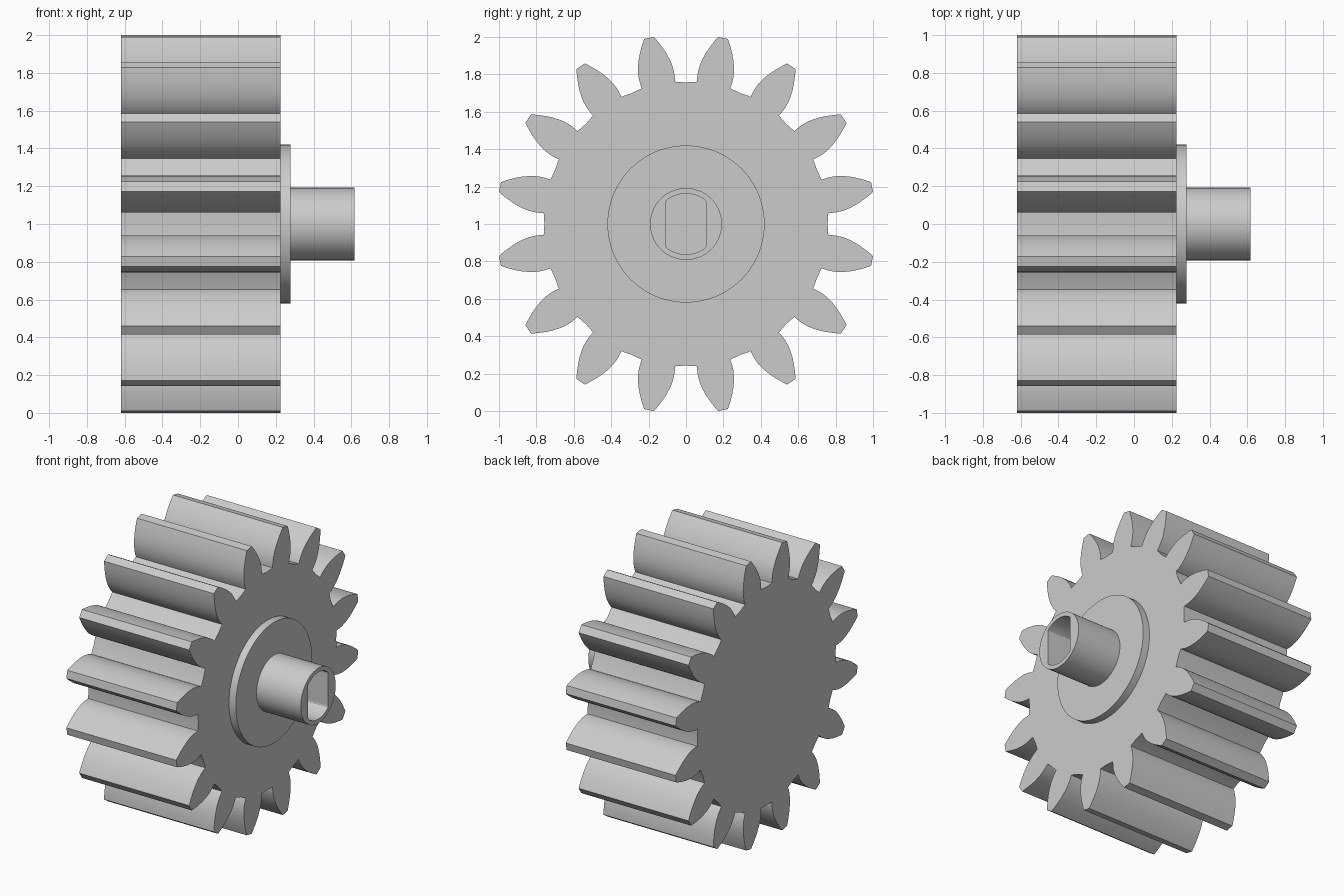
import bpy
import bmesh
from math import sin, cos, pi, radians

cube = bpy.data.objects.get("Cube")
if cube:
    bpy.data.objects.remove(cube, do_unlink=True)

TEETH = 16
STEP = 2 * pi / TEETH
AXIS_Z = 1.0

grey = bpy.data.materials.new("light grey")
grey.use_nodes = True
colour = (0.6, 0.6, 0.6, 1)
grey.diffuse_color = colour
grey.node_tree.nodes["Principled BSDF"].inputs["Base Color"].default_value = colour


def finish(name, bm):
    """Turn a bmesh into a smooth-by-angle object lying on the gear axis."""
    bmesh.ops.recalc_face_normals(bm, faces=bm.faces)
    mesh = bpy.data.meshes.new(name)
    bm.to_mesh(mesh)
    bm.free()
    mesh.materials.append(grey)
    mesh.shade_smooth()
    mesh.set_sharp_from_angle(angle=radians(30))
    obj = bpy.data.objects.new(name, mesh)
    obj.location.z = AXIS_Z
    bpy.context.collection.objects.link(obj)
    return obj


def ring(bm, profile, x):
    return [bm.verts.new((x, y, z)) for y, z in profile]


def bridge(bm, a, b):
    n = len(a)
    for i in range(n):
        j = (i + 1) % n
        bm.faces.new((a[i], a[j], b[j], b[i]))


def prism(name, profile, x0, x1):
    """Closed (y, z) profile extruded along x."""
    bm = bmesh.new()
    a, b = ring(bm, profile, x0), ring(bm, profile, x1)
    bridge(bm, a, b)
    bm.faces.new(a)
    bm.faces.new(b)
    return finish(name, bm)


def circle(radius, n=96):
    return [(radius * cos(2 * pi * i / n), radius * sin(2 * pi * i / n))
            for i in range(n)]


# Gear wheel: one curved flank, mirrored to a tooth and repeated around the axis
flank = [(0.758, 0.09), (0.78, 0.094), (0.81, 0.096), (0.85, 0.093),
         (0.88, 0.086), (0.91, 0.077), (0.94, 0.065), (0.97, 0.051),
         (0.995, 0.038), (1.014, 0.027)]
tooth = [(r, -w) for r, w in flank] + [(r, w) for r, w in reversed(flank)]
outline = []
for k in range(TEETH):
    a = (k + 0.5) * STEP
    outline += [(r * cos(a) - w * sin(a), r * sin(a) + w * cos(a)) for r, w in tooth]
    gap = a + STEP / 2
    outline.append((0.757 * cos(gap), 0.757 * sin(gap)))
prism("gear_wheel", outline, -0.62, 0.225)

# Round shoulder
prism("shoulder", circle(0.42), 0.225, 0.277)

# Hollow shaft with a bore that has two flat sides
FLAT = 0.11
bore = [(max(-FLAT, min(FLAT, y)), z) for y, z in circle(0.163)]
bm = bmesh.new()
rings = [ring(bm, circle(0.192), 0.277), ring(bm, circle(0.192), 0.617),
         ring(bm, bore, 0.617), ring(bm, bore, 0.28)]
for a, b in zip(rings, rings[1:]):
    bridge(bm, a, b)
bm.faces.new(rings[0])
bm.faces.new(rings[-1])
finish("shaft", bm)
